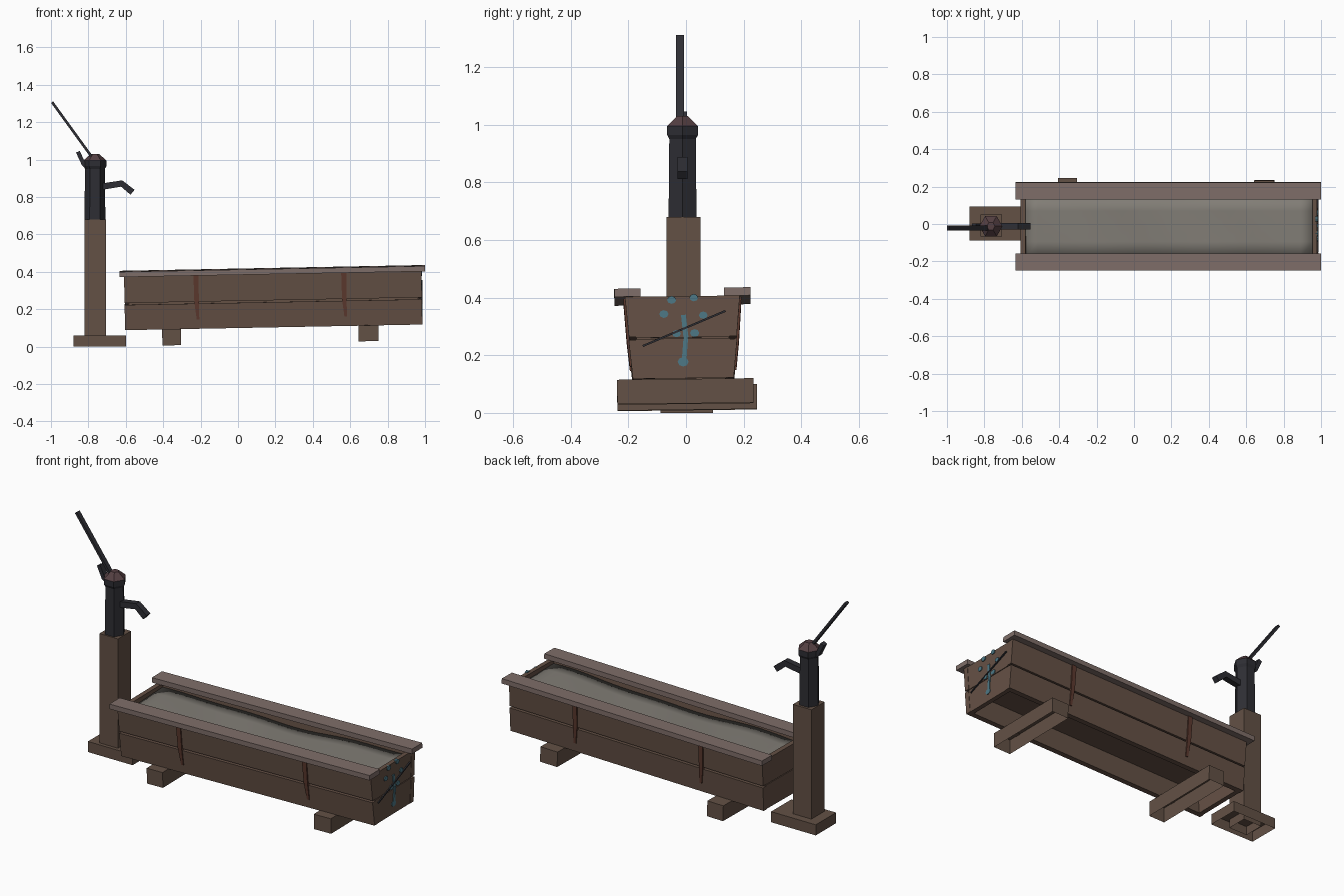
import bpy, bmesh, math
from mathutils import Vector, Matrix

if "Cube" in bpy.data.objects:
    bpy.data.objects.remove(bpy.data.objects["Cube"])


def mat(name, r, g, b):
    m = bpy.data.materials.new(name)
    m.diffuse_color = (r, g, b, 1)
    m.use_nodes = True
    m.node_tree.nodes["Principled BSDF"].inputs["Base Color"].default_value = m.diffuse_color
    return m


PLANK = mat("plank_wood", 0.13, 0.082, 0.06)
RAIL = mat("weathered_wood", 0.21, 0.155, 0.14)
POST = mat("post_wood", 0.125, 0.082, 0.06)
IRON = mat("dark_iron", 0.027, 0.027, 0.034)
CAP = mat("rusty_iron", 0.09, 0.05, 0.055)
RUST = mat("rust", 0.11, 0.042, 0.028)
WATER = mat("water", 0.22, 0.205, 0.18)
PAINT = mat("blue_paint", 0.075, 0.19, 0.24)

# the whole trough leans slightly: raised at the right end and rolled a little
PIVOT = Vector((0.18, 0, 0))
LEAN = (Matrix.Translation(PIVOT + Vector((0.008, -0.008, 0)))
        @ Matrix.Rotation(-0.019, 4, 'Y') @ Matrix.Rotation(0.012, 4, 'X')
        @ Matrix.Translation(-PIVOT))


def finish(name, bm, material, lean=False):
    if lean:
        bmesh.ops.transform(bm, matrix=LEAN, verts=bm.verts)
    bmesh.ops.recalc_face_normals(bm, faces=bm.faces)
    me = bpy.data.meshes.new(name)
    bm.to_mesh(me)
    bm.free()
    me.materials.append(material)
    ob = bpy.data.objects.new(name, me)
    bpy.context.collection.objects.link(ob)
    return ob


def loft(name, rings, material, lean=False, caps=(True, True)):
    """Skin a list of rings that have equal point counts."""
    bm = bmesh.new()
    vs = [[bm.verts.new(p) for p in ring] for ring in rings]
    n = len(vs[0])
    for a, b in zip(vs, vs[1:]):
        for i in range(n):
            bm.faces.new((a[i], a[(i + 1) % n], b[(i + 1) % n], b[i]))
    if caps[0]:
        bm.faces.new(vs[0])
    if caps[1]:
        bm.faces.new(vs[-1])
    return finish(name, bm, material, lean)


def prism(name, x0, x1, profile, material, lean=True):
    """Extrude a (y, z) profile along x."""
    return loft(name, [[(x, y, z) for y, z in profile] for x in (x0, x1)], material, lean)


def box(name, x, y, z, material, lean=False, bottom=True):
    rings = [[(x[0], y[0], k), (x[1], y[0], k), (x[1], y[1], k), (x[0], y[1], k)] for k in z]
    return loft(name, rings, material, lean, (bottom, True))


def bar(name, path, width, thick, y, material):
    """Square bar following an (x, z) path, at depth y."""
    rings = []
    pts = [Vector(p) for p in path]
    for i, p in enumerate(pts):
        d = (pts[min(i + 1, len(pts) - 1)] - pts[max(i - 1, 0)]).normalized()
        n = Vector((-d.y, d.x)) * thick / 2
        a, b = p + n, p - n
        rings.append([(a.x, y - width / 2, a.y), (a.x, y + width / 2, a.y),
                      (b.x, y + width / 2, b.y), (b.x, y - width / 2, b.y)])
    return loft(name, rings, material)


# side planks, straps and top rails
T = 0.03
for s, side in ((-1, "front"), (1, "back")):
    lower = [(0.175, 0.105), (0.188, 0.240), (0.188 - T, 0.240), (0.175 - T, 0.105)]
    upper = [(0.187, 0.250), (0.200, 0.397), (0.200 - T, 0.397), (0.187 - T, 0.250)]
    for nm, prof in (("lower", lower), ("upper", upper)):
        prism(f"{side}_{nm}_plank", -0.61, 0.98, [(s * y, z) for y, z in prof], PLANK)
    rail = [(0.145, 0.390), (0.236, 0.390), (0.236, 0.418), (0.145, 0.418)]
    prism(f"{side}_top_rail", -0.633, 1.0, [(s * y, z) for y, z in rail], RAIL)
    for i, x in enumerate((-0.225, 0.565)):
        rings = []
        for z, y, w in ((0.155, 0.180, 0.007), (0.25, 0.190, 0.012), (0.392, 0.200, 0.014)):
            xc = x + (0.006 if z < 0.2 else 0)
            rings.append([(xc - w, s * (y - 0.01), z), (xc + w, s * (y - 0.01), z),
                          (xc + w, s * (y + 0.005), z), (xc - w, s * (y + 0.005), z)])
        loft(f"{side}_strap_{i + 1}", rings, RUST, True)

# end planks fitted between the sides
for nm, x0, x1 in (("left", -0.607, -0.58), ("right", 0.953, 0.978)):
    prism(nm + "_lower_end_plank", x0, x1,
          [(-0.150, 0.105), (0.150, 0.105), (0.163, 0.243), (-0.163, 0.243)], PLANK)
    prism(nm + "_upper_end_plank", x0, x1,
          [(-0.162, 0.247), (0.162, 0.247), (0.175, 0.390), (-0.175, 0.390)], PLANK)

# recessed floor of the trough
box("trough_floor", (-0.585, 0.958), (-0.16, 0.16), (0.235, 0.25), PLANK, True)

# gently rippled water, a smooth-shaded sheet with turned-down edges
bm = bmesh.new()
bmesh.ops.create_grid(bm, x_segments=24, y_segments=4, size=1)
for v in bm.verts:
    x, y = 0.187 + v.co.x * 0.767, v.co.y * 0.164
    v.co = (x, y, 0.360 + 0.009 * math.sin(5 * x + 3.6) + 0.004 * math.sin(11 * x + 9 * y))
rim = [e for e in bm.edges if e.is_boundary]
skirt = bmesh.ops.extrude_edge_only(bm, edges=rim)["geom"]
for v in skirt:
    if isinstance(v, bmesh.types.BMVert):
        v.co.z -= 0.04
water = finish("water_surface", bm, WATER, True)
for p in water.data.polygons:
    p.use_smooth = True

# two support blocks, open underneath
box("left_support_block", (-0.412, -0.312), (-0.230, 0.255), (0.020, 0.107), POST, True, False)
box("right_support_block", (0.637, 0.744), (-0.230, 0.243), (0.022, 0.107), POST, True, False)

# faded paint mark and a scratch on the right end
for i, (y, z, r) in enumerate(((-0.05, 0.392, 0.016), (0.027, 0.40, 0.015), (-0.077, 0.343, 0.016),
                               (0.06, 0.339, 0.015), (-0.033, 0.275, 0.015), (0.03, 0.277, 0.016),
                               (-0.01, 0.177, 0.019))):
    ring = [(y + r * math.cos(a * math.pi / 4), z + r * 0.85 * math.sin(a * math.pi / 4))
            for a in range(8)]
    prism(f"paint_spot_{i + 1}", 0.970, 0.986 - 0.01 * (z - 0.177), ring, PAINT, False)


def stroke(name, a, b, w, material, x1):
    a, b = Vector(a), Vector(b)
    d = (b - a).normalized()
    n = Vector((-d.y, d.x)) * w / 2
    prism(name, 0.970, x1, [a + n, b + n, b - n, a - n], material, False)


stroke("paint_stroke_upper", (-0.009, 0.34), (0.0, 0.26), 0.017, PAINT, 0.984)
stroke("paint_stroke_lower", (0.0, 0.27), (-0.007, 0.177), 0.016, PAINT, 0.986)
stroke("scratch", (-0.15, 0.232), (0.137, 0.354), 0.007, IRON, 0.987)

# pump base and wooden post
PX, PY = -0.765, -0.012
box("pump_base", (-0.88, -0.60), (-0.088, 0.094), (0.0, 0.06), POST, bottom=False)
box("pump_post", (-0.822, -0.706), (-0.068, 0.050), (0.01, 0.68), POST, bottom=False)


# six-sided pump body and cap
def hexagon(r, z):
    return [(PX + r * math.cos(k * math.pi / 3), PY + r * math.sin(k * math.pi / 3), z)
            for k in range(6)]


loft("pump_body", [hexagon(0.056, 0.675), hexagon(0.053, 0.96)], IRON)
loft("pump_collar", [hexagon(0.053, 0.95), hexagon(0.062, 0.965), hexagon(0.062, 0.995)], IRON)
loft("pump_cap", [hexagon(0.062, 0.995), hexagon(0.022, 1.03)], CAP, caps=(False, True))

# spout, handle bracket and handle
bar("spout", [(-0.73, 0.855), (-0.622, 0.872), (-0.564, 0.825)], 0.034, 0.034, -0.012, IRON)
bar("handle_bracket", [(-0.795, 0.955), (-0.825, 0.975), (-0.856, 1.042)], 0.032, 0.022, -0.012, IRON)
bar("handle", [(-0.775, 1.005), (-0.994, 1.307)], 0.027, 0.014, -0.021, IRON)
